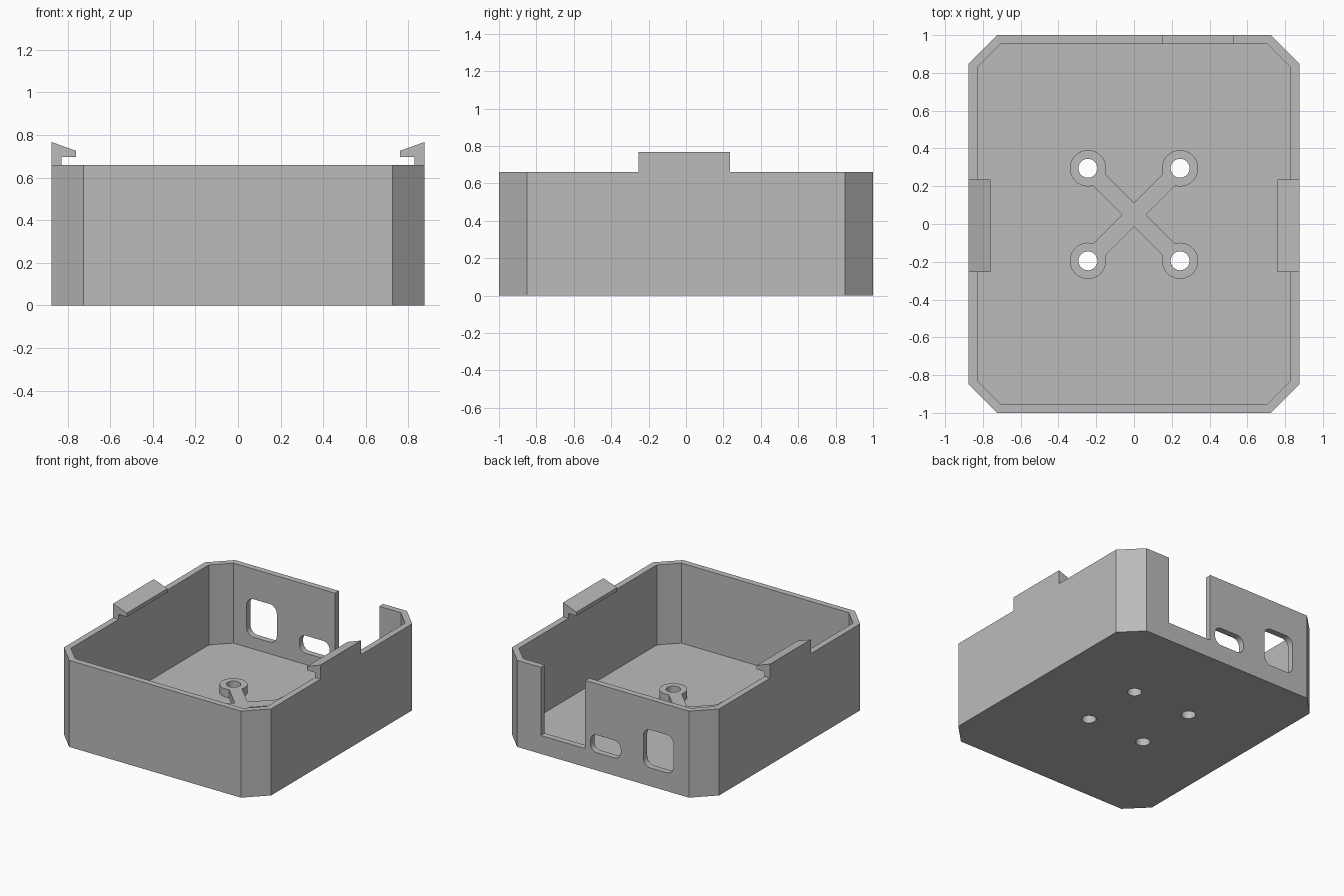
import bpy, bmesh, math
from mathutils import Matrix, Vector

cube = bpy.data.objects.get("Cube")
if cube:
    bpy.data.objects.remove(cube, do_unlink=True)

grey = bpy.data.materials.new("plain grey")
grey.use_nodes = True
colour = (0.5, 0.5, 0.5, 1)
grey.diffuse_color = colour
grey.node_tree.nodes["Principled BSDF"].inputs["Base Color"].default_value = colour

W, D, H = 0.875, 1.0, 0.66          # half width, half depth, wall height
WALL, FLOOR, BOSS_TOP = 0.047, 0.05, 0.112
BOSS_X, BOSS_Y, MID_Y = 0.244, 0.245, 0.05
UP = Matrix.Identity(4)
ALONG_Y = Matrix.Rotation(math.pi / 2, 4, 'X')   # local (x, y, z) -> (x, -z, y)


def prism(name, outline, low, high, frame=UP):
    """Extrude a 2D outline from low to high along the frame's local z."""
    bm = bmesh.new()
    face = bm.faces.new([bm.verts.new((x, y, low)) for x, y in outline])
    new = bmesh.ops.extrude_face_region(bm, geom=[face])["geom"]
    bmesh.ops.translate(bm, vec=(0, 0, high - low),
                        verts=[v for v in new if isinstance(v, bmesh.types.BMVert)])
    bmesh.ops.recalc_face_normals(bm, faces=bm.faces)
    bm.transform(frame)
    mesh = bpy.data.meshes.new(name)
    bm.to_mesh(mesh)
    bm.free()
    mesh.materials.append(grey)
    obj = bpy.data.objects.new(name, mesh)
    bpy.context.collection.objects.link(obj)
    return obj


def combine(target, tool, operation):
    """Apply an exact boolean and remove the tool."""
    mod = target.modifiers.new("combine", 'BOOLEAN')
    mod.operation, mod.solver, mod.object = operation, 'EXACT', tool
    bpy.context.view_layer.update()
    graph = bpy.context.evaluated_depsgraph_get()
    mesh = bpy.data.meshes.new_from_object(target.evaluated_get(graph))
    target.modifiers.clear()
    target.data = mesh
    bpy.data.objects.remove(tool, do_unlink=True)


def octagon(w, d, c):
    return [(w, c - d), (w, d - c), (w - c, d), (c - w, d),
            (-w, d - c), (-w, c - d), (c - w, -d), (w - c, -d)]


def circle(cx, cy, r, n=48):
    return [(cx + r * math.cos(2 * math.pi * i / n),
             cy + r * math.sin(2 * math.pi * i / n)) for i in range(n)]


def rounded(x0, x1, y0, y1, r, steps=8):
    pts = []
    centres = [(x1 - r, y1 - r), (x0 + r, y1 - r), (x0 + r, y0 + r), (x1 - r, y0 + r)]
    for k, (cx, cy) in enumerate(centres):
        for i in range(steps + 1):
            a = (k + i / steps) * math.pi / 2
            pts.append((cx + r * math.cos(a), cy + r * math.sin(a)))
    return pts


def bar(angle, length, half):
    """Rectangle through the cross centre."""
    u = Vector((math.cos(angle), math.sin(angle)))
    v = Vector((-u.y, u.x))
    mid = Vector((0, MID_Y))
    return [tuple(mid + u * a * length + v * b * half)
            for a, b in ((1, 1), (-1, 1), (-1, -1), (1, -1))]


# Tray with chamfered corners
tray = prism("tray", octagon(W, D, 0.15), 0, H)
combine(tray, prism("cavity", octagon(W - WALL, D - WALL, 0.122), FLOOR, 1), 'DIFFERENCE')

# Crossed ribs and four mounting bosses on the floor
bosses = [(sx * BOSS_X, MID_Y + sy * BOSS_Y) for sx in (-1, 1) for sy in (-1, 1)]
reach = math.hypot(BOSS_X, BOSS_Y)
ribs = prism("ribs", bar(math.pi / 4, reach, 0.045), 0.02, BOSS_TOP)
combine(ribs, prism("rib", bar(-math.pi / 4, reach, 0.045), 0.02, BOSS_TOP), 'UNION')
for x, y in bosses:
    combine(ribs, prism("boss", circle(x, y, 0.096), 0.02, BOSS_TOP), 'UNION')
combine(tray, ribs, 'UNION')
for x, y in bosses:
    combine(tray, prism("screw_hole", circle(x, y, 0.05), -0.1, 0.3), 'DIFFERENCE')

# Back wall: open notch and two rounded ports
for name, outline in (
        ("notch", [(0.15, 0.14), (0.525, 0.14), (0.525, 1), (0.15, 1)]),
        ("small_port", rounded(-0.15, 0.106, 0.135, 0.27, 0.055)),
        ("large_port", rounded(-0.595, -0.34, 0.14, 0.43, 0.06))):
    combine(tray, prism(name, outline, -1.1, -0.9, ALONG_Y), 'DIFFERENCE')

# Snap clips on both side walls
for name, s in (("left_clip", 1), ("right_clip", -1)):
    profile = [(W, H), (W, 0.767), (0.76, 0.726), (0.76, 0.697),
               (W - WALL, 0.697), (W - WALL, H)]
    prism(name, [(s * x, z) for x, z in profile], -0.235, 0.255, ALONG_Y)

# Smooth only the rounded surfaces
bpy.ops.object.select_all(action='DESELECT')
tray.select_set(True)
bpy.context.view_layer.objects.active = tray
bpy.ops.object.shade_smooth_by_angle(angle=math.radians(25))
